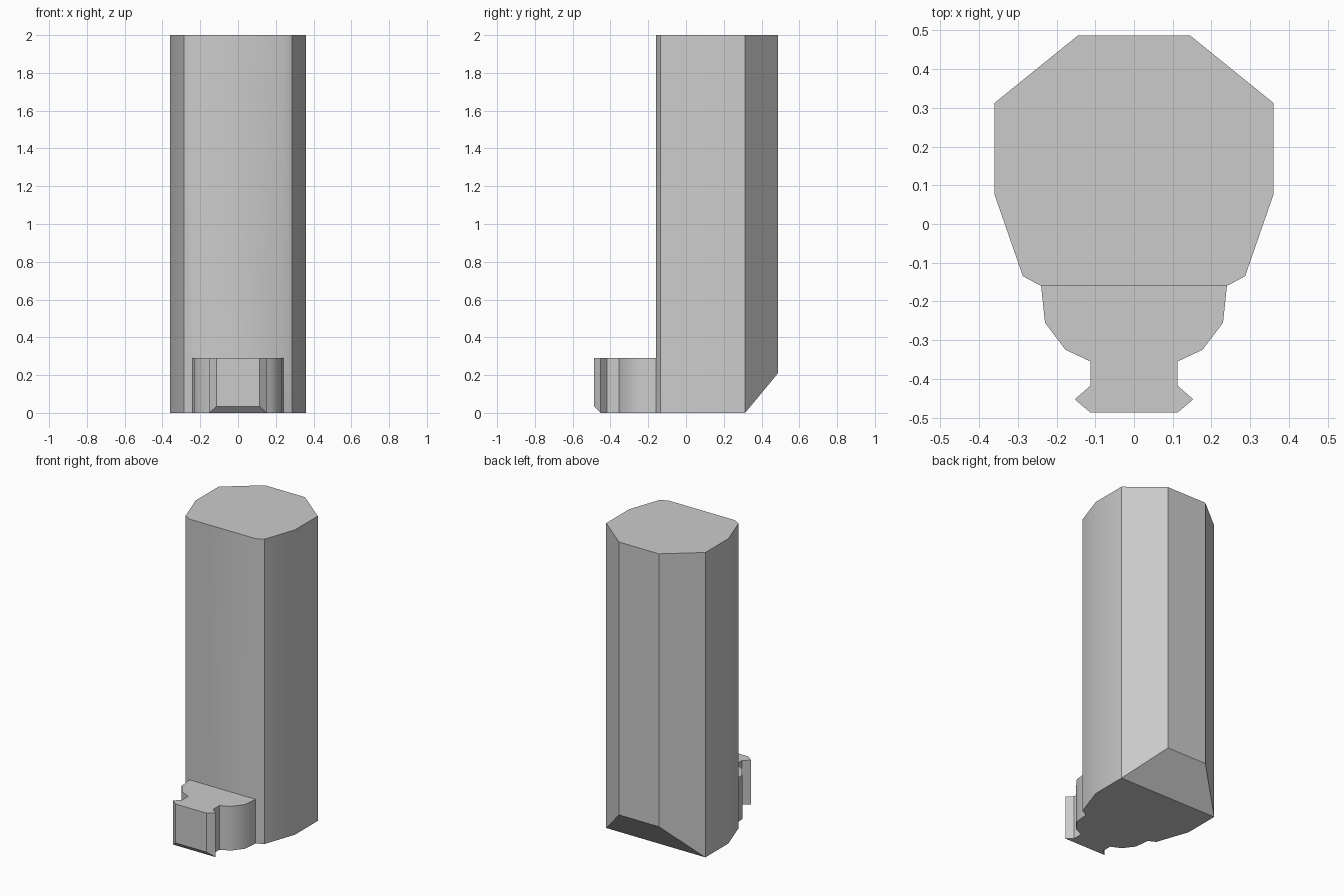
import bpy, bmesh, math
from mathutils import Vector

if "Cube" in bpy.data.objects:
    bpy.data.objects.remove(bpy.data.objects["Cube"])

# Right half of the footprint, from the back edge round to the front edge
body_half = [(0.145, 0.487), (0.36, 0.313), (0.36, 0.075), (0.287, -0.135), (0.24, -0.16)]
tab_half = [(0.23, -0.255), (0.177, -0.325), (0.113, -0.355),
            (0.113, -0.418), (0.153, -0.453), (0.113, -0.487)]
half = body_half + tab_half
outline = half + [(-x, y) for x, y in reversed(half)]

bm = bmesh.new()


def raise_face(face, height):
    """Extrude a flat face straight up to a given height, return the new top."""
    out = bmesh.ops.extrude_face_region(bm, geom=[face])["geom"]
    for v in (g for g in out if isinstance(g, bmesh.types.BMVert)):
        v.co.z = height
    if face.is_valid and face.calc_center_median().z > 0.01:
        bm.faces.remove(face)
    return next(g for g in out if isinstance(g, bmesh.types.BMFace))


def chamfer(point, normal):
    """Slice off everything beyond a plane and cap the cut."""
    bmesh.ops.bisect_plane(bm, geom=bm.verts[:] + bm.edges[:] + bm.faces[:], dist=1e-4,
                           plane_co=Vector(point), plane_no=Vector(normal).normalized(),
                           clear_outer=True)
    bmesh.ops.holes_fill(bm, edges=[e for e in bm.edges if e.is_boundary], sides=0)


# Low slab over the whole footprint: tab plus foot of the column
base = bm.faces.new([bm.verts.new((x, y, 0)) for x, y in outline])
top = raise_face(base, 0.29)

# Separate the column's part of the top and raise it to full height
seam = sorted((v for v in top.verts if abs(v.co.y + 0.16) < 1e-4), key=lambda v: v.co.x)
bmesh.utils.face_split(top, seam[0], seam[1])
column_top = max((f for f in bm.faces if all(abs(v.co.z - 0.29) < 1e-4 for v in f.verts)),
                 key=lambda f: f.calc_center_median().y)
raise_face(column_top, 2.0)

# Sloped undersides at the back of the column and the front of the tab
chamfer((0, 0.313, 0), (0, 0.21, -0.174))
chamfer((0, -0.453, 0), (0, -0.035, -0.034))

# Clean up coplanar seams
bmesh.ops.remove_doubles(bm, verts=bm.verts, dist=1e-4)
bmesh.ops.dissolve_limit(bm, angle_limit=math.radians(0.5), verts=bm.verts, edges=bm.edges)
bmesh.ops.recalc_face_normals(bm, faces=bm.faces)

mesh = bpy.data.meshes.new("column_with_tab")
bm.to_mesh(mesh)
bm.free()
column = bpy.data.objects.new("column_with_tab", mesh)
bpy.context.collection.objects.link(column)

# Soften only the shallow corners
bpy.context.view_layer.objects.active = column
column.select_set(True)
bpy.ops.object.shade_smooth_by_angle(angle=math.radians(35))
